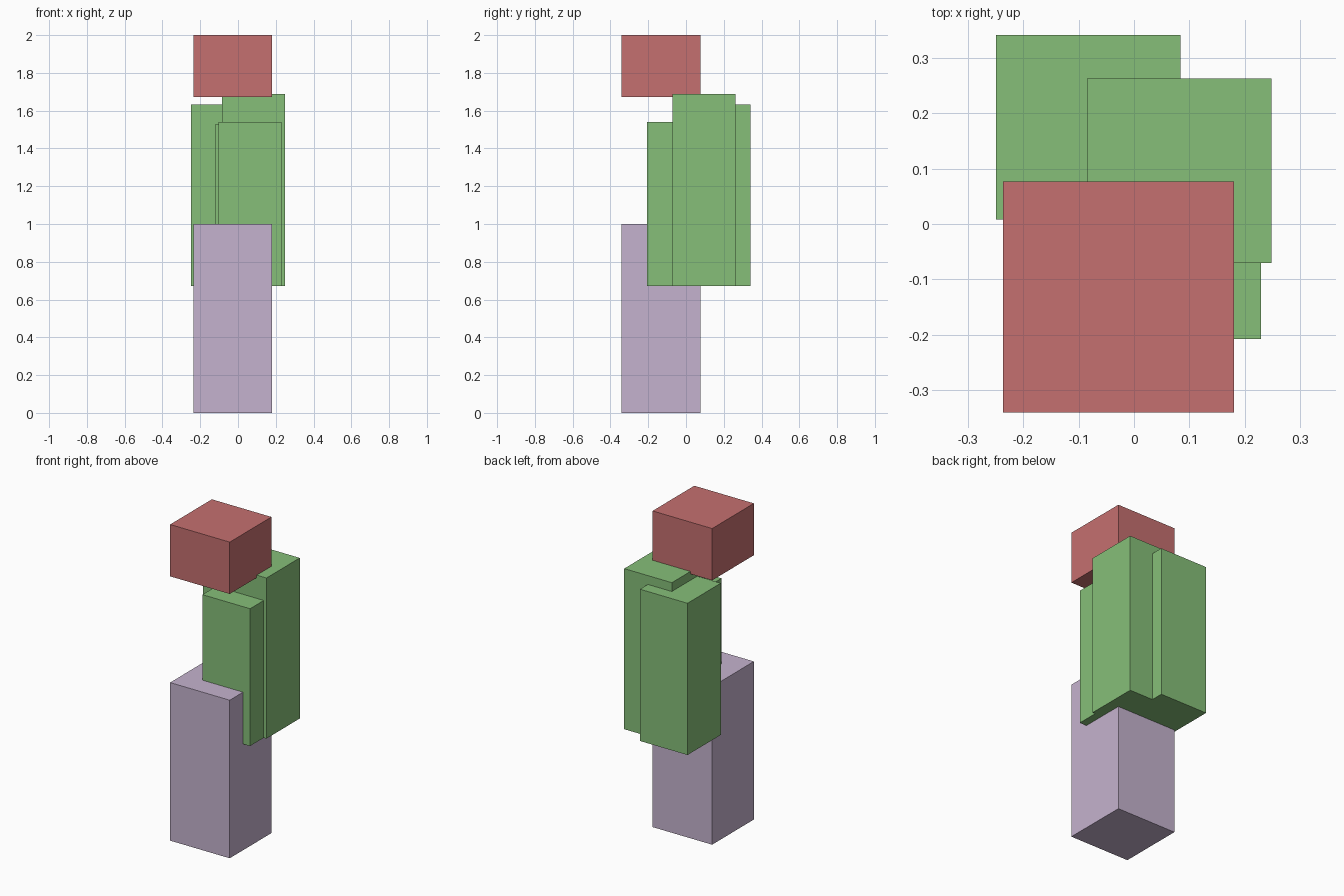
import bpy

if "Cube" in bpy.data.objects:
    bpy.data.objects.remove(bpy.data.objects["Cube"])


def material(name, color):
    mat = bpy.data.materials.new(name)
    mat.diffuse_color = (*color, 1)
    mat.use_nodes = True
    mat.node_tree.nodes["Principled BSDF"].inputs["Base Color"].default_value = mat.diffuse_color
    return mat


def box(name, center, size, z0, z1, mat):
    """Upright square box: centre in plan, side length, bottom and top."""
    bpy.ops.mesh.primitive_cube_add(size=1, location=(*center, (z0 + z1) / 2))
    obj = bpy.context.object
    obj.name = name
    obj.scale = (size, size, z1 - z0)
    bpy.ops.object.transform_apply(location=False, rotation=False, scale=True)
    obj.data.materials.append(mat)
    return obj


purple = material("purple", (0.56, 0.45, 0.62))
green = material("green", (0.24, 0.52, 0.19))
red = material("red", (0.56, 0.16, 0.16))

# Base block and cap block share the same square plan
column = (-0.028, -0.132)
box("base_block", column, 0.417, 0.0, 1.0, purple)
box("cap_block", column, 0.417, 1.672, 2.0, red)

# Cluster of overlapping pillars with a common underside
pillars = [
    ((-0.083, 0.175), 1.632),
    ((0.082, 0.096), 1.688),
    ((0.063, -0.041), 1.541),
    ((0.046, 0.07), 1.526),
]
for i, (center, top) in enumerate(pillars, 1):
    box(f"pillar_{i}", center, 0.333, 0.672, top, green)
